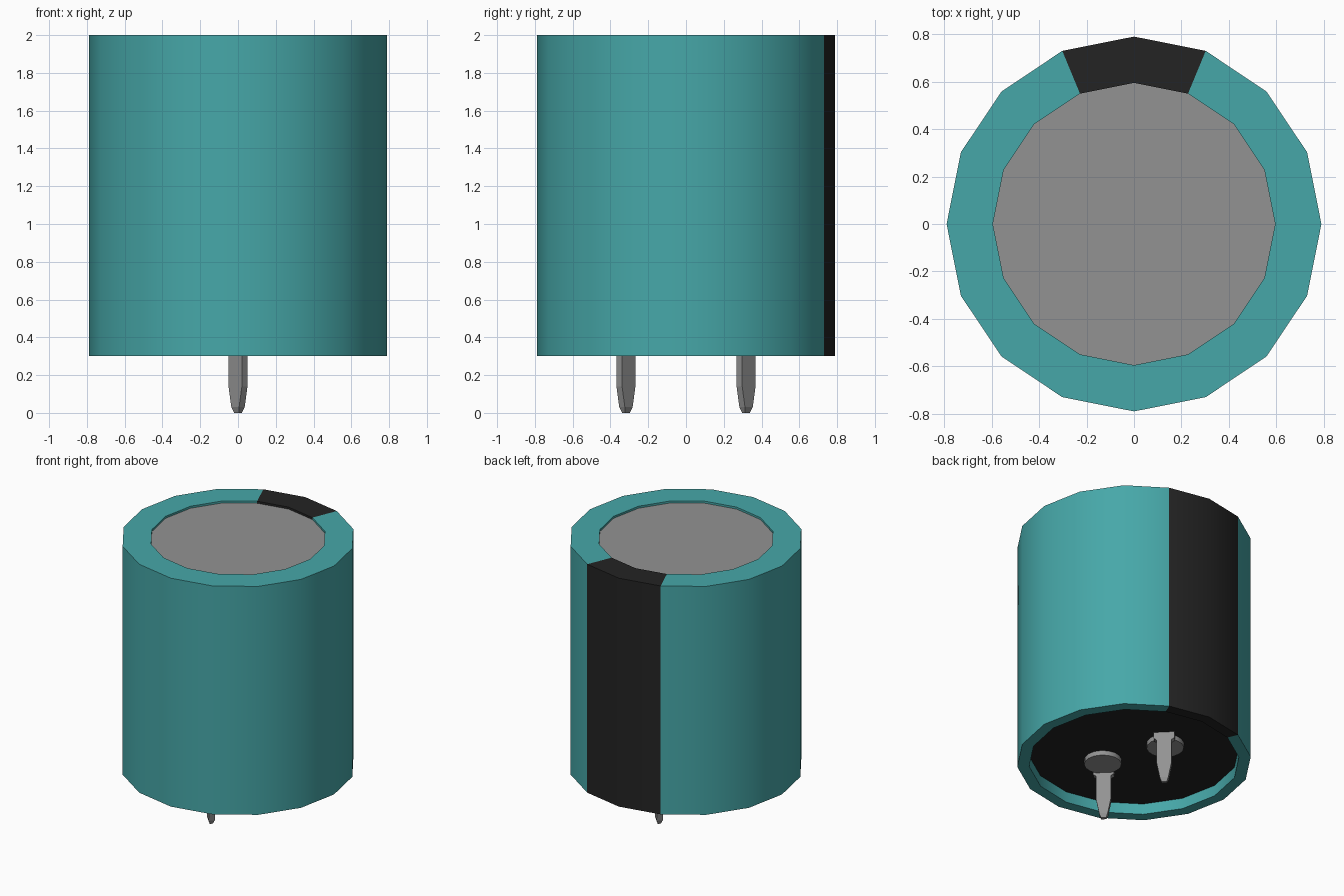
import bpy, bmesh, math
from mathutils import Matrix, Vector

cube = bpy.data.objects.get("Cube")
if cube:
    bpy.data.objects.remove(cube, do_unlink=True)

SIDES = 16


def material(name, rgb):
    m = bpy.data.materials.new(name)
    m.use_nodes = True
    m.diffuse_color = (*rgb, 1)
    m.node_tree.nodes["Principled BSDF"].inputs["Base Color"].default_value = (*rgb, 1)
    return m


teal = material("teal", (0.062, 0.39, 0.395))
black = material("black", (0.017, 0.017, 0.017))
metal = material("grey metal", (0.29, 0.29, 0.29))


def finish(name, bm, mats, smooth=False):
    bmesh.ops.recalc_face_normals(bm, faces=bm.faces)
    mesh = bpy.data.meshes.new(name)
    bm.to_mesh(mesh)
    bm.free()
    for m in mats:
        mesh.materials.append(m)
    ob = bpy.data.objects.new(name, mesh)
    bpy.context.collection.objects.link(ob)
    if smooth:
        bpy.ops.object.select_all(action='DESELECT')
        ob.select_set(True)
        bpy.context.view_layer.objects.active = ob
        bpy.ops.object.shade_smooth_by_angle(angle=math.radians(30))
    return ob


def disc(name, radius, z0, z1, mat, centre=(0, 0)):
    bm = bmesh.new()
    place = Matrix.Translation((*centre, (z0 + z1) / 2))
    bmesh.ops.create_cone(bm, cap_ends=True, segments=SIDES, radius1=radius,
                          radius2=radius, depth=z1 - z0, matrix=place)
    return finish(name, bm, [mat], True)


# Wrapped sleeve: lathed profile with a dark stripe at the back
profile = [(0.595, 1.97), (0.595, 2), (0.79, 2), (0.79, 0.3), (0.71, 0.3), (0.71, 0.4)]
bm = bmesh.new()
rings = []
for i in range(SIDES):
    a = math.tau * i / SIDES
    rings.append([bm.verts.new((r * math.cos(a), r * math.sin(a), z)) for r, z in profile])
for i in range(SIDES):
    here, there = rings[i], rings[(i + 1) % SIDES]
    for j in range(len(profile) - 1):
        f = bm.faces.new((here[j], there[j], there[j + 1], here[j + 1]))
        f.material_index = 1 if i in (3, 4) else 0
finish("sleeve", bm, [teal, black], True)

# Recessed lid and base
disc("lid", 0.595, 1.95, 1.985, metal)
disc("base", 0.71, 0.38, 0.42, black)

# Flat blade terminals, each hanging from a washer
blade = [(0.38, 0.14, 0.042), (0.335, 0.14, 0.042), (0.32, 0.1, 0.042),
         (0.14, 0.1, 0.042), (0.03, 0.058, 0.042), (0, 0.035, 0.022)]
for side, sign in (("front", 1), ("back", -1)):
    washer_at = Vector((0.09, -0.22)) * sign
    disc(side + "_washer", 0.126, 0.345, 0.381, metal, washer_at)

    bm = bmesh.new()
    loops = [[bm.verts.new((sx * w / 2, sy * t / 2, z))
              for sx, sy in ((-1, -1), (1, -1), (1, 1), (-1, 1))] for z, w, t in blade]
    for a, b in zip(loops, loops[1:]):
        for k in range(4):
            n = (k + 1) % 4
            bm.faces.new((a[k], a[n], b[n], b[k]))
    bm.faces.new(loops[0])
    bm.faces.new(loops[-1])
    # Tab joining the blade to its washer
    bmesh.ops.create_cube(bm, size=1, matrix=Matrix.Translation((0, 0.05, 0.363))
                          @ Matrix.Diagonal((0.1, 0.1, 0.034, 1)))
    ob = finish(side + "_terminal", bm, [metal])
    ob.location = (0, -0.318 * sign, 0)
    ob.rotation_euler.z = math.radians(-45 if sign > 0 else 135)
